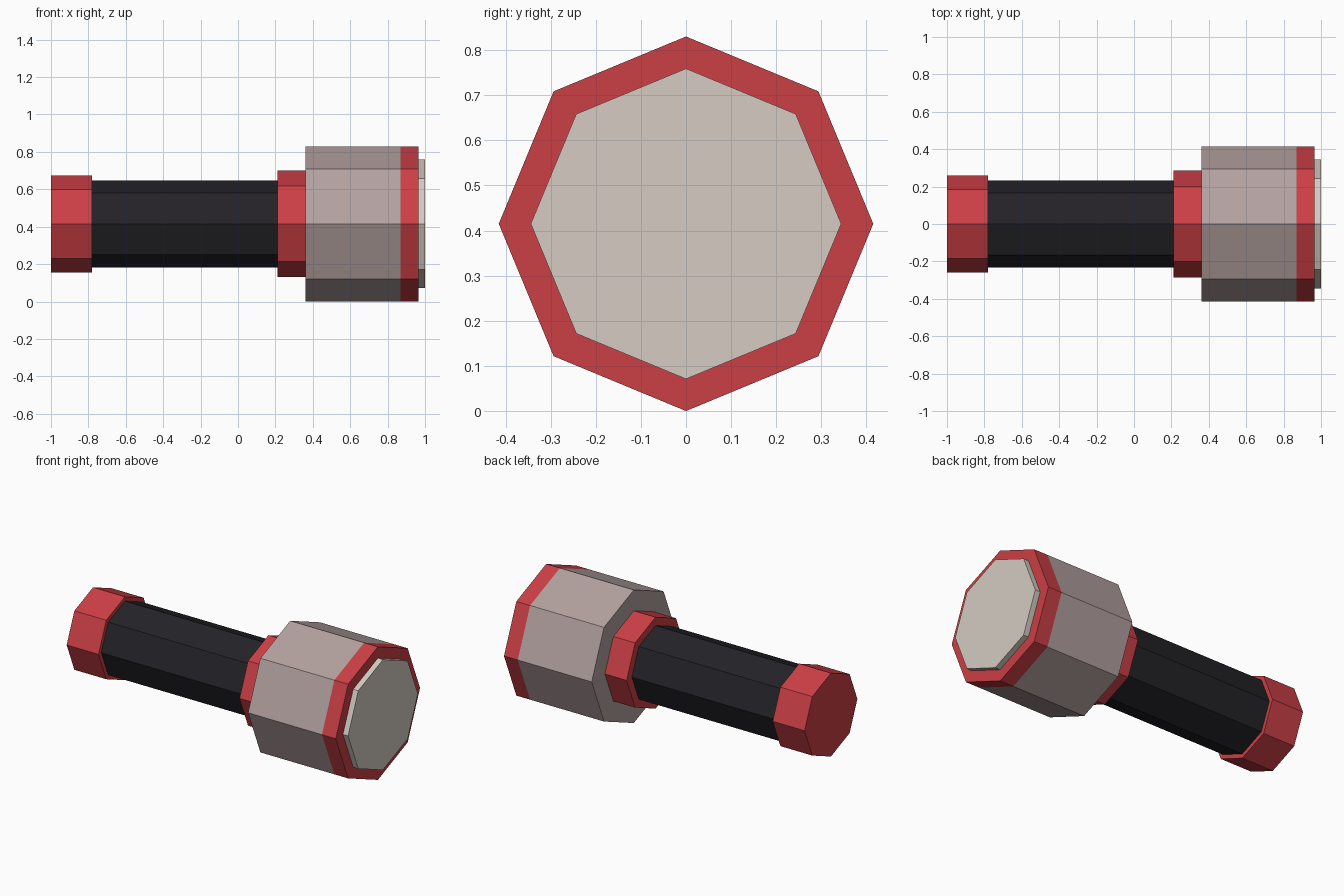
import bpy, bmesh, math

if "Cube" in bpy.data.objects:
    bpy.data.objects.remove(bpy.data.objects["Cube"])

AXIS_Z = 0.415
SIDES = 8


def material(name, rgb):
    mat = bpy.data.materials.new(name)
    mat.diffuse_color = (*rgb, 1.0)
    mat.use_nodes = True
    mat.node_tree.nodes["Principled BSDF"].inputs["Base Color"].default_value = mat.diffuse_color
    return mat


red = material("red", (0.60, 0.05, 0.06))
black = material("black", (0.017, 0.016, 0.02))
warm_grey = material("warm_grey", (0.45, 0.36, 0.35))
cream = material("cream", (0.66, 0.60, 0.54))


def prism(name, x0, x1, radius, mat):
    """Octagonal section along x, with a corner pointing straight up."""
    bm = bmesh.new()
    rings = []
    for x in (x0, x1):
        rings.append([bm.verts.new((x, radius * math.cos(a), AXIS_Z + radius * math.sin(a)))
                      for a in (2 * math.pi * i / SIDES for i in range(SIDES))])
    for i in range(SIDES):
        j = (i + 1) % SIDES
        bm.faces.new((rings[0][i], rings[0][j], rings[1][j], rings[1][i]))
    for ring in rings:
        bm.faces.new(ring)
    bmesh.ops.recalc_face_normals(bm, faces=bm.faces)
    mesh = bpy.data.meshes.new(name)
    bm.to_mesh(mesh)
    bm.free()
    mesh.materials.append(mat)
    obj = bpy.data.objects.new(name, mesh)
    bpy.context.collection.objects.link(obj)


# Flashlight sections from tail to lens
prism("tail_cap", -1.00, -0.78, 0.26, red)
prism("handle", -0.78, 0.21, 0.233, black)
prism("neck_collar", 0.21, 0.36, 0.285, red)
prism("head", 0.36, 0.87, 0.415, warm_grey)
prism("front_rim", 0.87, 0.965, 0.415, red)
prism("lens", 0.965, 1.00, 0.344, cream)
